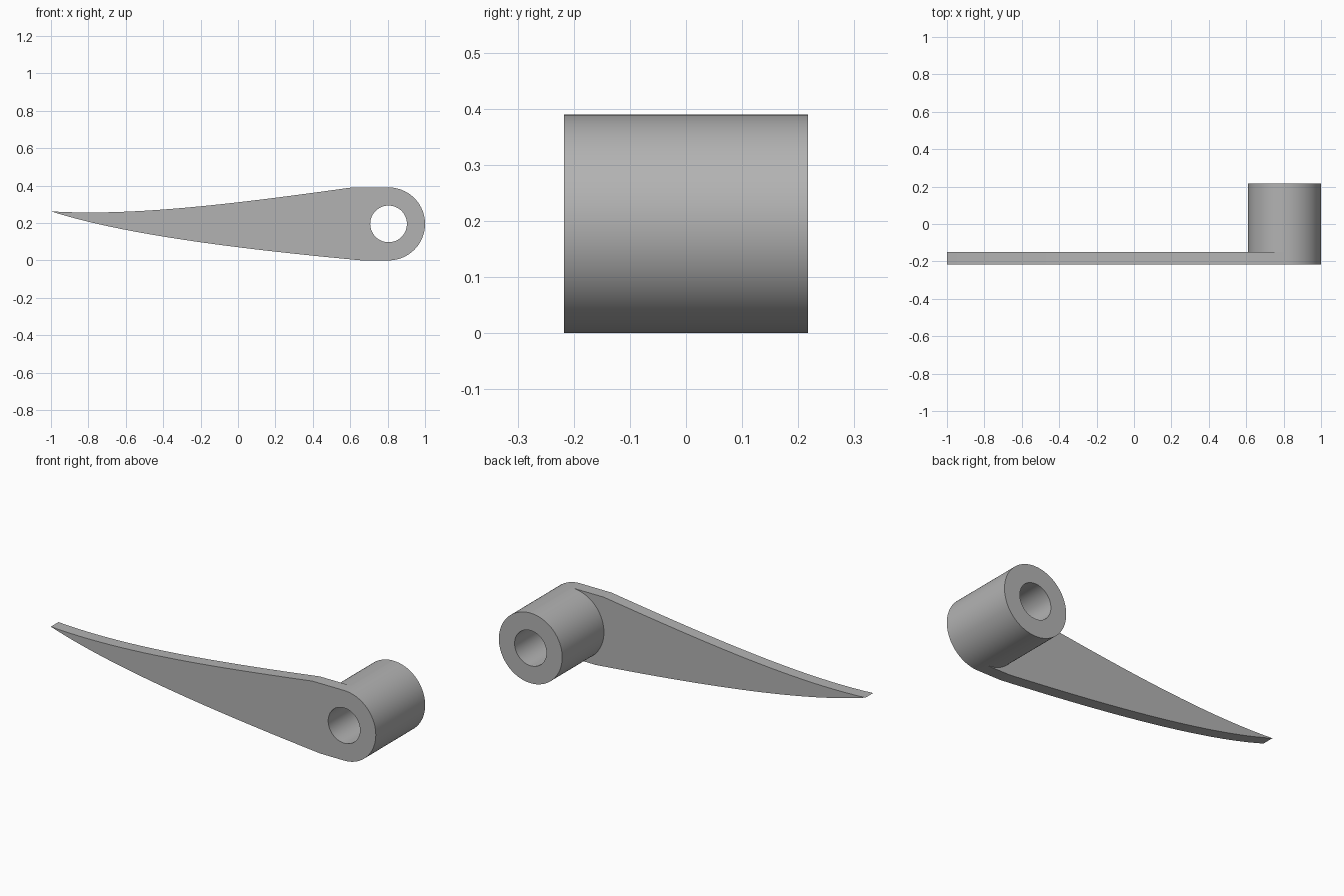
import bpy, bmesh, math
from mathutils import Vector
from mathutils.geometry import interpolate_bezier

cube = bpy.data.objects.get("Cube")
if cube:
    bpy.data.objects.remove(cube, do_unlink=True)

FRONT, BLADE_BACK, HUB_BACK = -0.217, -0.15, 0.217
CX, CZ, R_HUB, R_BORE = 0.805, 0.195, 0.195, 0.098
SEG = 96

grey = bpy.data.materials.new("plain_grey")
grey.use_nodes = True
colour = (0.45, 0.45, 0.45, 1)
grey.diffuse_color = colour
grey.node_tree.nodes["Principled BSDF"].inputs["Base Color"].default_value = colour


def arc(radius, start, end, steps):
    angles = [start + (end - start) * i / steps for i in range(steps + 1)]
    return [(CX + radius * math.cos(a), CZ + radius * math.sin(a)) for a in angles]


def bezier(*points):
    return [(p.x, p.y) for p in interpolate_bezier(*[Vector(p) for p in points], 24)]


bm = bmesh.new()


def ring(points, y):
    return [bm.verts.new((x, y, z)) for x, z in points]


def wall(points, y0, y1):
    a, b = ring(points, y0), ring(points, y1)
    for i in range(len(a) - 1):
        bm.faces.new((a[i], a[i + 1], b[i + 1], b[i]))


# Profile pieces: curved blade edges, then the two halves of the round hub
half = math.pi / 2
upper = bezier((-1, 0.262), (-0.55, 0.235), (0, 0.305), (0.61, 0.39))
lower = bezier((-1, 0.262), (-0.65, 0.15), (-0.1, 0.07), (0.66, 0))
right_arc = arc(R_HUB, half, -half, SEG // 2)
left_arc = arc(R_HUB, -half, -3 * half, SEG // 2)
top_edge = upper + right_arc[:1]
bottom_edge = right_arc[-1:] + lower[::-1]
bore = arc(R_BORE, 0, 4 * half, SEG)

# Blade rim, hub barrel and bore
wall(top_edge, FRONT, BLADE_BACK)
wall(bottom_edge, FRONT, BLADE_BACK)
wall(right_arc, FRONT, HUB_BACK)
wall(left_arc, BLADE_BACK, HUB_BACK)
wall(bore, FRONT, HUB_BACK)

# Back of the blade, notched around the hub
bm.faces.new(ring(top_edge + left_arc[-2:0:-1] + bottom_edge[:-1], BLADE_BACK))

# Back annulus of the hub
outer = ring(arc(R_HUB, 0, 4 * half, SEG), HUB_BACK)
inner = ring(bore, HUB_BACK)
for i in range(SEG):
    bm.faces.new((outer[i], outer[i + 1], inner[i + 1], inner[i]))

# Front face with the bore left open
edges = []
for outline in (upper + right_arc + lower[:0:-1], bore[:-1]):
    v = ring(outline, FRONT)
    edges += [bm.edges.new((v[i - 1], v[i])) for i in range(len(v))]
bmesh.ops.triangle_fill(bm, edges=edges, use_beauty=True, normal=(0, -1, 0))

bmesh.ops.remove_doubles(bm, verts=bm.verts[:], dist=0.0002)
bmesh.ops.recalc_face_normals(bm, faces=bm.faces[:])

mesh = bpy.data.meshes.new("lever_arm")
bm.to_mesh(mesh)
bm.free()
mesh.materials.append(grey)
lever = bpy.data.objects.new("lever_arm", mesh)
bpy.context.collection.objects.link(lever)

bpy.ops.object.select_all(action="DESELECT")
lever.select_set(True)
bpy.context.view_layer.objects.active = lever
bpy.ops.object.shade_smooth_by_angle(angle=math.radians(4.6))
